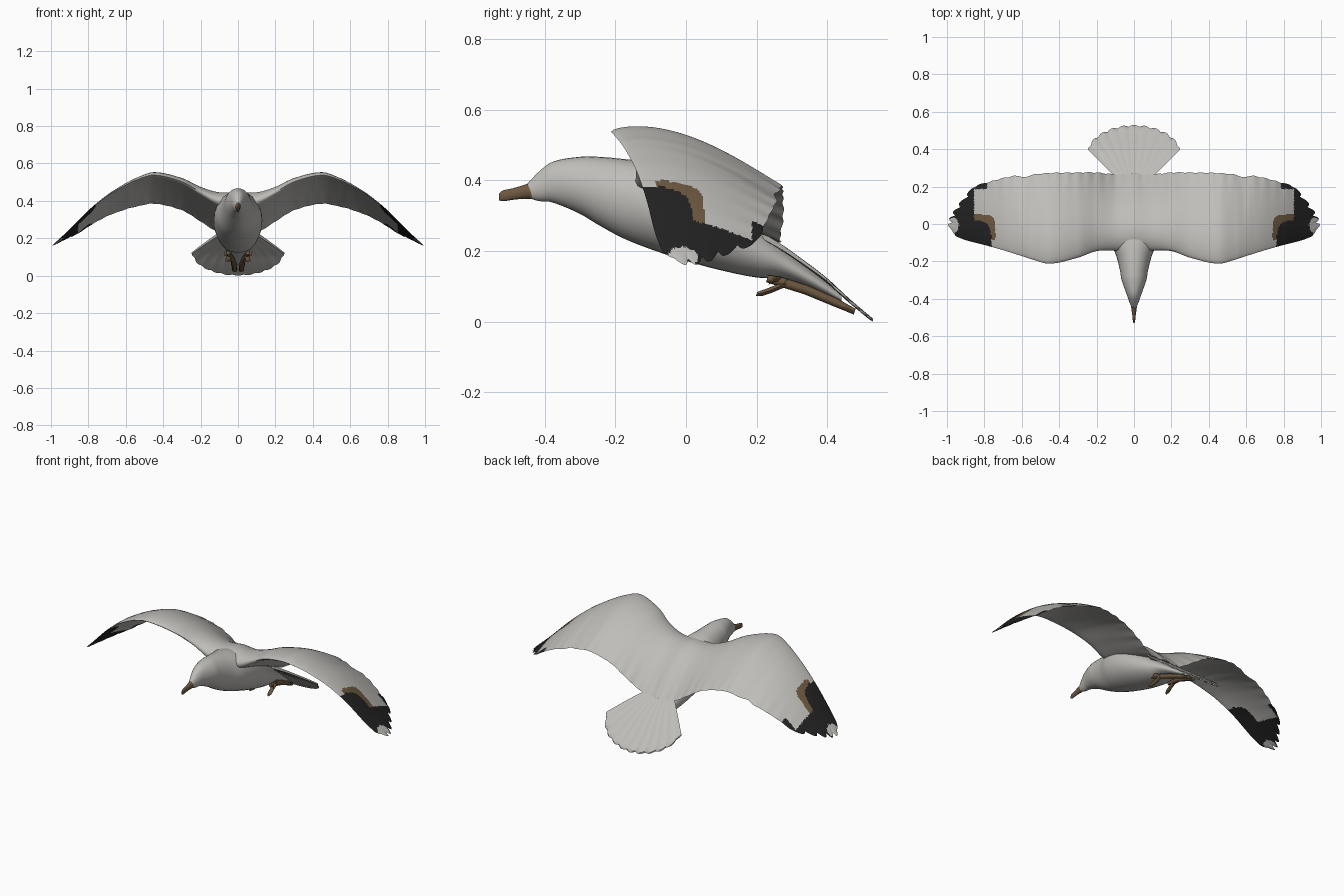
import bpy, bmesh, math

if "Cube" in bpy.data.objects:
    bpy.data.objects.remove(bpy.data.objects["Cube"])


def material(name, rgb):
    m = bpy.data.materials.new(name)
    m.diffuse_color = (*rgb, 1)
    m.use_nodes = True
    m.node_tree.nodes["Principled BSDF"].inputs["Base Color"].default_value = m.diffuse_color
    return m


GREY = material("pale grey feathers", (0.52, 0.51, 0.485))
BLACK = material("black wing tip", (0.016, 0.016, 0.016))
BROWN = material("brown horn", (0.155, 0.10, 0.052))


def curve(x, pts):
    """Smooth interpolation of the columns of pts (first column is the key)."""
    n = len(pts)
    x = min(max(x, pts[0][0]), pts[-1][0])
    i = 0
    while i < n - 2 and x > pts[i + 1][0]:
        i += 1
    a, b = pts[i], pts[i + 1]
    p, q = pts[max(i - 1, 0)], pts[min(i + 2, n - 1)]
    h = b[0] - a[0]
    t = (x - a[0]) / h
    out = []
    for c in range(1, len(a)):
        m0 = (b[c] - p[c]) / (b[0] - p[0]) * h
        m1 = (q[c] - a[c]) / (q[0] - a[0]) * h
        out.append((2*t**3 - 3*t*t + 1)*a[c] + (t**3 - 2*t*t + t)*m0
                   + (3*t*t - 2*t**3)*b[c] + (t**3 - t*t)*m1)
    return out


def loft(name, rings, mats, caps=(True, True), rule=None, angle=50):
    """Skin a list of closed rings; rule(centre, normal) picks the material."""
    bm = bmesh.new()
    vs = [[bm.verts.new(p) for p in r] for r in rings]
    n = len(vs[0])
    for r, s in zip(vs, vs[1:]):
        for k in range(n):
            bm.faces.new((r[k], r[(k + 1) % n], s[(k + 1) % n], s[k]))
    if caps[0]:
        bm.faces.new(vs[0])
    if caps[1]:
        bm.faces.new(vs[-1])
    bmesh.ops.remove_doubles(bm, verts=bm.verts, dist=0.00005)
    bmesh.ops.recalc_face_normals(bm, faces=bm.faces)
    bm.normal_update()
    if rule:
        for f in bm.faces:
            f.material_index = rule(f.calc_center_median(), f.normal)
    me = bpy.data.meshes.new(name)
    bm.to_mesh(me)
    bm.free()
    for m in mats:
        me.materials.append(m)
    ob = bpy.data.objects.new(name, me)
    bpy.context.collection.objects.link(ob)
    bpy.ops.object.select_all(action='DESELECT')
    bpy.context.view_layer.objects.active = ob
    ob.select_set(True)
    bpy.ops.object.shade_smooth_by_angle(angle=math.radians(angle))
    return ob


def ellipses(pts, steps, n=32):
    """Rings along y from (y, bottom, top, half width) stations."""
    rings = []
    for i in range(steps + 1):
        y = pts[0][0] + (pts[-1][0] - pts[0][0]) * i / steps
        lo, hi, w = curve(y, pts)
        rings.append([(w * math.cos(2*math.pi*k/n), y,
                       (lo + hi)/2 + (hi - lo)/2 * math.sin(2*math.pi*k/n)) for k in range(n)])
    return rings


# body and head
BODY = [(-0.45, .352, .390, .012), (-0.42, .342, .422, .024), (-0.38, .338, .452, .038),
        (-0.30, .305, .467, .066), (-0.25, .275, .467, .075), (-0.18, .237, .461, .092),
        (-0.10, .205, .450, .120), (0, .172, .420, .130), (0.10, .145, .355, .122),
        (0.20, .125, .275, .100), (0.28, .120, .205, .075), (0.36, .092, .142, .050),
        (0.44, .055, .080, .022)]
loft("body", ellipses(BODY, 70), [GREY])

# beak with a slightly hooked tip
BEAK = [(-0.53, .344, .362, .003), (-0.52, .341, .371, .006), (-0.49, .345, .378, .009),
        (-0.46, .348, .387, .013), (-0.425, .347, .400, .018)]
loft("beak", ellipses(BEAK, 16, 16), [BROWN])

# wings: x, leading y, leading z, trailing y, trailing z, camber, thickness
WING = [(0.00, -.15, .390, .27, .225, .058, .100), (0.10, -.143, .400, .265, .230, .052, .085),
        (0.20, -.145, .448, .275, .290, .040, .060), (0.30, -.180, .503, .275, .350, .037, .045),
        (0.45, -.212, .538, .272, .385, .039, .034), (0.55, -.188, .510, .262, .368, .034, .026),
        (0.585, -.176, .493, .248, .360, .032, .024), (0.62, -.165, .475, .258, .348, .030, .021),
        (0.70, -.140, .426, .245, .318, .024, .017), (0.80, -.112, .345, .218, .262, .018, .013),
        (0.90, -.086, .246, .195, .190, .012, .010), (0.96, -.062, .190, .175, .150, .008, .009),
        (1.00, -.040, .160, .162, .125, .004, .008)]


def wing_paint(c, nrm):
    x, y = abs(c.x), c.y
    if ((x - .967)/.030)**2 + ((y + .008)/.042)**2 < 1:
        return 0
    if x > .855 or (x > .785 and y > .187):
        return 1
    if x > .752 and y < .032 and (x - .752) * (.032 - y) > .0011:
        return 1
    # worn brown band around the black, upper side only
    if nrm.z > 0 and x > .738 and -.085 < y < .052 and (x - .738) * (.055 - y) > .0003:
        return 2
    return 0


def wing_point(s, v, up, side):
    # finger-like primaries: each row of v ends at its own span
    finger = abs(math.sin(math.pi * (v * 5.5 + .5)))
    cut = .145 * v**2.4 + .024 * (1 - finger)**1.2 * min(1, 4 * v)
    cut += .05 * max(0, 1 - v / .25)**2
    x = s - cut * s**6
    ly, lz, ty, tz, camber, thick = curve(x, WING)
    thick *= min(1, (1 - s) * 40)
    ty += 0.002 * math.sin(x * 110) * v**8
    shape = math.sqrt(v) * (1 - v) * 2.6 + 0.12 * math.sin(math.pi * min(1, v * 1.02))**2
    z = lz + (tz - lz) * v + camber * 4 * v * (1 - v) * (1.25 - .5 * v)
    # shallow feather ripples toward the rear
    z += 0.001 * math.sin(x * 110) * v**4
    z += up * thick * shape * (0.5 if up > 0 else 0.6)
    return (side * x, ly + (ty - ly) * v, z)


N, S = 72, 130
for side, label in ((-1, "left_wing"), (1, "right_wing")):
    rings = []
    for i in range(S + 1):
        s = i / S
        ring = [wing_point(s, 1 - k / N, 1, side) for k in range(N)]
        ring += [wing_point(s, k / N, -1, side) for k in range(N)]
        rings.append(ring)
    loft(label, rings, [GREY, BLACK, BROWN], (True, False), wing_paint, 70)

# fanned tail with scalloped feather ends
TAIL = [(.15, .282), (.27, .210), (.33, .168), (.40, .115), (.46, .060), (.53, .001)]
rings, A, R = [], 96, 16
for i in range(A + 1):
    t = 2 * i / A - 1
    a = t * math.radians(45)
    feather = abs(math.cos(math.pi * (t * 5)))
    rmax = .370 + .010 * feather - .03 * abs(t)**6

    def tail_point(f, up):
        r = .02 + (rmax - .02) * f
        y = .15 + r * math.cos(a)
        return (r * math.sin(a), y,
                curve(y, TAIL)[0] + .003 * feather * f + up * (.010 - .006 * f))
    rings.append([tail_point(1 - k / R, 1) for k in range(R + 1)]
                 + [tail_point(k / R, -1) for k in range(R + 1)])
loft("tail", rings, [GREY])


def limb(name, pts, n=8):
    """Tapered tube through (x, y, z, half width, half height) points."""
    rings = [[(x + w*math.cos(2*math.pi*k/n), y + .3*h*math.sin(2*math.pi*k/n),
               z + h*math.sin(2*math.pi*k/n)) for k in range(n)] for x, y, z, w, h in pts]
    loft(name, rings, [BROWN])


# legs tucked back under the tail, with a folded front toe
for side, label in ((-1, "left"), (1, "right")):
    limb(label + "_leg", [(side*.052, .23, .122, .010, .010), (side*.048, .27, .112, .014, .013),
                          (side*.030, .34, .090, .012, .013), (side*.020, .42, .056, .016, .012),
                          (side*.018, .478, .028, .012, .008)])
    limb(label + "_toe", [(side*.048, .285, .110, .012, .012), (side*.050, .25, .093, .012, .010),
                          (side*.056, .22, .082, .013, .009), (side*.060, .20, .078, .007, .006)])
    limb(label + "_spur", [(side*.046, .27, .118, .008, .008), (side*.066, .255, .122, .008, .008),
                           (side*.072, .235, .108, .004, .004)])
